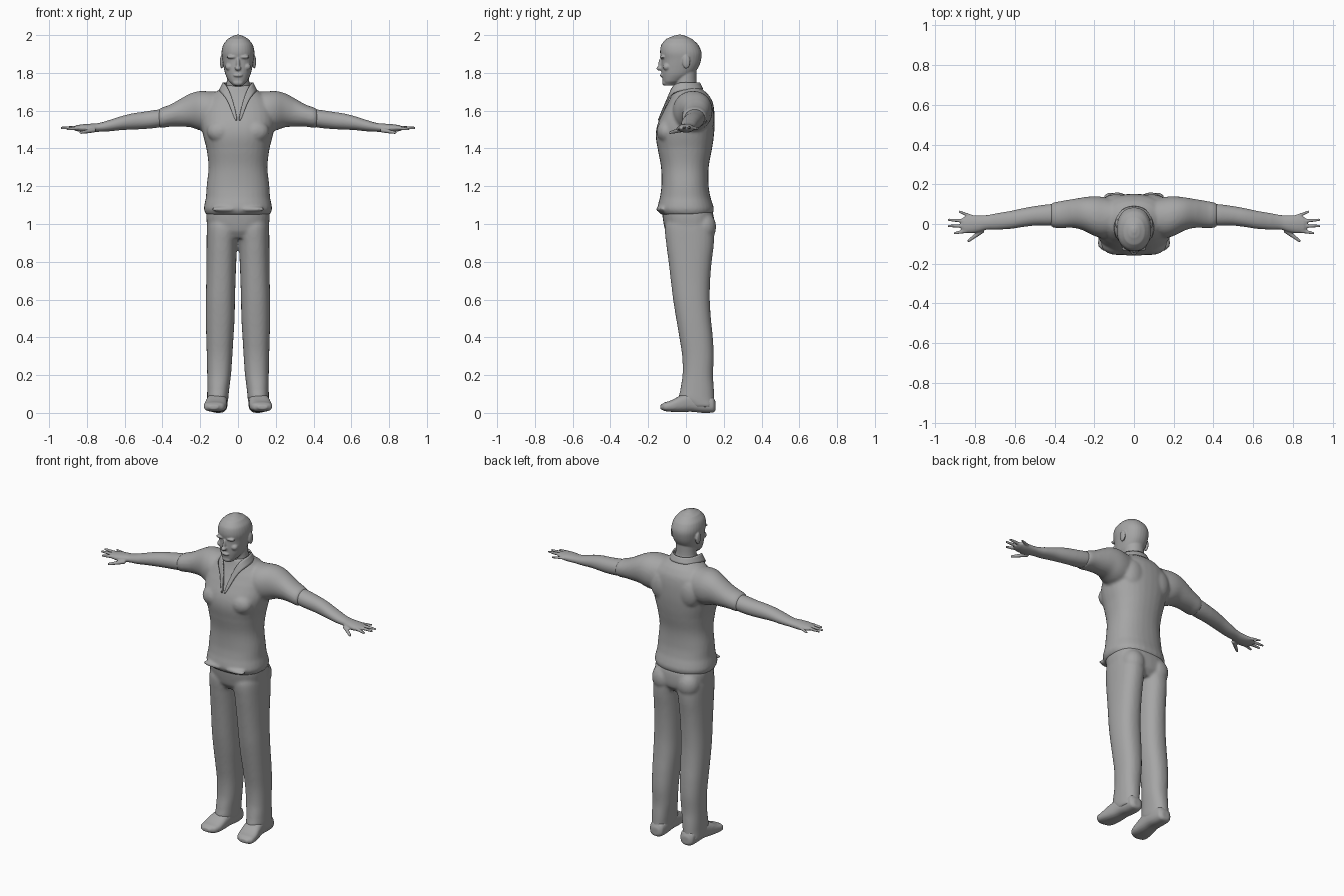
import bpy, bmesh, math
from mathutils import Matrix, Vector

grey = bpy.data.materials.new("plain_grey")
grey.diffuse_color = (0.38, 0.38, 0.38, 1)


def spline(rows, n=4):
    """Smoothly fill in rows between the given cross-sections."""
    out = []
    for i in range(len(rows) - 1):
        p0, p1, p2, p3 = (rows[max(i - 1, 0)], rows[i], rows[i + 1],
                          rows[min(i + 2, len(rows) - 1)])
        for k in range(n):
            t = k / n
            out.append([p1[j] + (p2[j] - p1[j]) * t if j == 0 else
                        0.5 * (2 * p1[j] + (p2[j] - p0[j]) * t
                               + (2 * p0[j] - 5 * p1[j] + 4 * p2[j] - p3[j]) * t * t
                               + (3 * p1[j] - p0[j] - 3 * p2[j] + p3[j]) * t ** 3)
                        for j in range(5)])
    return out + [list(rows[-1])]


def loft(bm, rows, axis, sx=1, power=2.3, sides=32):
    """Closed skin through rows of (position, a_min, a_max, b_min, b_max)."""
    rings = []
    for t, a0, a1, b0, b1 in spline(rows):
        ring = []
        for k in range(sides):
            c, s = math.cos(k * math.tau / sides), math.sin(k * math.tau / sides)
            a = (a0 + a1) / 2 + (a1 - a0) / 2 * math.copysign(abs(c) ** (2 / power), c)
            b = (b0 + b1) / 2 + (b1 - b0) / 2 * math.copysign(abs(s) ** (2 / power), s)
            p = {"x": (t, a, b), "y": (a, t, b), "z": (a, b, t)}[axis]
            ring.append(bm.verts.new((p[0] * sx, p[1], p[2])))
        rings.append(ring)
    for r, q in zip(rings, rings[1:]):
        for k in range(sides):
            bm.faces.new((r[k], r[(k + 1) % sides], q[(k + 1) % sides], q[k]))
    bm.faces.new(rings[0])
    bm.faces.new(rings[-1])


def sym(rows):
    """Rows of (z, half width, y_min, y_max) made symmetric in x."""
    return [(z, -w, w, y0, y1) for z, w, y0, y1 in rows]


def ball(bm, centre, size):
    m = Matrix.Translation(centre) @ Matrix.Diagonal((*size, 1))
    bmesh.ops.create_uvsphere(bm, u_segments=20, v_segments=12, radius=1, matrix=m)


def tube(bm, a, b, r0, r1):
    """Tapered finger with a round tip."""
    a, b = Vector(a), Vector(b)
    m = Matrix.Translation((a + b) / 2) @ (b - a).to_track_quat("Z", "Y").to_matrix().to_4x4()
    bmesh.ops.create_cone(bm, cap_ends=True, segments=12, radius1=r0, radius2=r1,
                          depth=(b - a).length, matrix=m)
    ball(bm, b, (r1, r1, r1))


def finish(name, bm, voxel=None, smooth=2):
    """Turn the bmesh into one object, fusing its overlapping volumes."""
    bmesh.ops.recalc_face_normals(bm, faces=bm.faces)
    for f in bm.faces:
        f.smooth = True
    me = bpy.data.meshes.new(name)
    bm.to_mesh(me)
    bm.free()
    me.materials.append(grey)
    ob = bpy.data.objects.new(name, me)
    bpy.context.collection.objects.link(ob)
    if voxel:
        rm = ob.modifiers.new("fuse", "REMESH")
        rm.mode, rm.voxel_size, rm.use_smooth_shade = "VOXEL", voxel, True
        sm = ob.modifiers.new("soften", "SMOOTH")
        sm.factor, sm.iterations = 0.5, smooth
    return ob


# Shirt: torso, short sleeves and soft folds at the hem
bm = bmesh.new()
loft(bm, sym([(1.05, .170, -.135, .140), (1.075, .180, -.150, .148), (1.10, .178, -.148, .143),
              (1.14, .170, -.138, .130), (1.20, .166, -.130, .120), (1.30, .156, -.132, .120),
              (1.40, .167, -.150, .138), (1.47, .185, -.160, .148), (1.53, .195, -.150, .152),
              (1.60, .190, -.118, .150), (1.65, .170, -.092, .140), (1.69, .130, -.074, .115),
              (1.715, .095, -.066, .085), (1.735, .072, -.06, .066)]), "z")
for s in (1, -1):
    loft(bm, [(.08, -.05, .12, 1.50, 1.70), (.15, -.07, .135, 1.49, 1.702),
              (.20, -.06, .14, 1.495, 1.704), (.25, -.035, .135, 1.512, 1.692),
              (.30, -.02, .127, 1.515, 1.665), (.36, -.02, .117, 1.515, 1.632),
              (.40, -.02, .110, 1.510, 1.618), (.42, -.012, .103, 1.512, 1.608)], "x", s, 2.1)
    ball(bm, (.09 * s, -.105, 1.49), (.075, .05, .06))      # chest
    ball(bm, (.09 * s, .105, 1.56), (.075, .045, .09))      # shoulder blade
    ball(bm, (.07 * s, -.135, 1.078), (.075, .024, .014))   # hem fold
finish("shirt", bm, .009, 4)

# Bare forearms with hands and spread fingers
for side, s in (("left", 1), ("right", -1)):
    bm = bmesh.new()
    loft(bm, [(.34, .0, .10, 1.53, 1.61), (.42, -.008, .100, 1.511, 1.606),
              (.50, -.008, .090, 1.503, 1.594), (.56, -.015, .079, 1.500, 1.585),
              (.62, -.024, .066, 1.497, 1.570), (.69, -.028, .054, 1.490, 1.548),
              (.74, -.028, .045, 1.488, 1.534), (.78, -.040, .043, 1.484, 1.531),
              (.82, -.046, .044, 1.486, 1.528), (.855, -.042, .036, 1.492, 1.523),
              (.872, -.03, .026, 1.498, 1.516)], "x", s, 2.1)
    for a, b, r in (((.76, -.03, 1.497), (.832, -.084, 1.484), .013),
                    ((.84, -.034, 1.509), (.902, -.046, 1.503), .011),
                    ((.84, -.010, 1.510), (.932, -.010, 1.508), .011),
                    ((.84, .014, 1.510), (.932, .021, 1.510), .011),
                    ((.81, .034, 1.508), (.878, .062, 1.505), .010)):
        tube(bm, (a[0] * s, a[1], a[2]), (b[0] * s, b[1], b[2]), r, r * .6)
    finish(side + "_arm", bm, .0045, 2)

# Trousers: hips, seat and two straight legs
bm = bmesh.new()
loft(bm, sym([(.925, .12, -.085, .12), (.96, .155, -.108, .145), (1.0, .165, -.118, .150),
              (1.05, .168, -.125, .145), (1.09, .162, -.125, .13)]), "z", 1, 2.5)
for s in (1, -1):
    loft(bm, [(.03, .060, .160, .02, .155), (.07, .052, .163, -.035, .150),
              (.12, .047, .163, -.030, .148), (.20, .037, .163, -.018, .143),
              (.30, .030, .165, -.020, .147), (.40, .024, .168, -.035, .142),
              (.50, .018, .170, -.052, .132), (.60, .016, .170, -.068, .126),
              (.70, .013, .168, -.080, .128), (.80, .009, .167, -.092, .136),
              (.90, .004, .166, -.105, .148), (.98, -.01, .165, -.112, .148),
              (1.03, -.01, .16, -.10, .13)], "z", s)
    ball(bm, (.085 * s, .095, .985), (.07, .065, .08))      # seat
finish("trousers", bm, .009, 3)

# Shoes, toes turned slightly outward
for side, s in (("left", 1), ("right", -1)):
    bm = bmesh.new()
    loft(bm, [(.157, .08, .13, .012, .06), (.145, .062, .148, .002, .085),
              (.09, .055, .155, .0, .11), (.03, .056, .160, .006, .11),
              (-.03, .058, .172, .004, .092), (-.08, .062, .180, .006, .066),
              (-.115, .075, .178, .010, .055), (-.135, .105, .155, .02, .042)],
         "y", s, 2.7)
    finish(side + "_shoe", bm, .007, 1)

# Head and neck with facial features
bm = bmesh.new()
loft(bm, sym([(1.732, .026, -.115, -.06), (1.755, .048, -.123, -.02), (1.79, .066, -.128, .035),
              (1.83, .076, -.130, .066), (1.87, .083, -.130, .080), (1.91, .087, -.137, .082),
              (1.95, .078, -.130, .064), (1.98, .054, -.104, .032),
              (1.995, .028, -.07, .0), (2.002, .01, -.045, -.02)]), "z", 1, 2.2)
loft(bm, sym([(1.64, .085, -.06, .08), (1.70, .070, -.058, .070), (1.75, .060, -.060, .056),
              (1.83, .058, -.06, .056)]), "z", 1, 2.0)
ball(bm, (0, -.134, 1.845), (.010, .012, .034))             # nose bridge
ball(bm, (0, -.140, 1.824), (.016, .017, .012))             # nose tip
ball(bm, (0, -.128, 1.787), (.025, .010, .008))             # lips
ball(bm, (0, -.112, 1.748), (.028, .014, .016))             # chin
for s in (1, -1):
    ball(bm, (.034 * s, -.124, 1.884), (.028, .014, .009))  # brow
    ball(bm, (.046 * s, -.100, 1.832), (.022, .022, .020))  # cheek
    ball(bm, (.086 * s, .002, 1.858), (.010, .021, .036))   # ear
finish("head", bm, .0045, 2)

# Collar standing round the neck, running down into an open placket
edge = [((0, .074, 1.748), (0, .092, 1.715)), ((.045, .062, 1.747), (.062, .076, 1.712)),
        ((.074, .022, 1.748), (.095, .022, 1.712)), ((.080, -.025, 1.750), (.100, -.035, 1.705)),
        ((.064, -.066, 1.738), (.082, -.080, 1.688)), ((.038, -.086, 1.69), (.056, -.096, 1.655)),
        ((.018, -.116, 1.62), (.034, -.120, 1.60)), ((.002, -.146, 1.55), (.012, -.146, 1.54))]
bm = bmesh.new()
for s in (1, -1):
    pairs = [[bm.verts.new((p[0] * s, p[1], p[2])) for p in pair] for pair in edge]
    for (a, b), (c, d) in zip(pairs, pairs[1:]):
        bm.faces.new((a, b, d, c))
bmesh.ops.remove_doubles(bm, verts=bm.verts, dist=.0005)
collar = finish("collar", bm)
collar.modifiers.new("round", "SUBSURF").levels = 2
collar.modifiers["round"].render_levels = 2
thick = collar.modifiers.new("cloth", "SOLIDIFY")
thick.thickness, thick.offset = .008, 0
